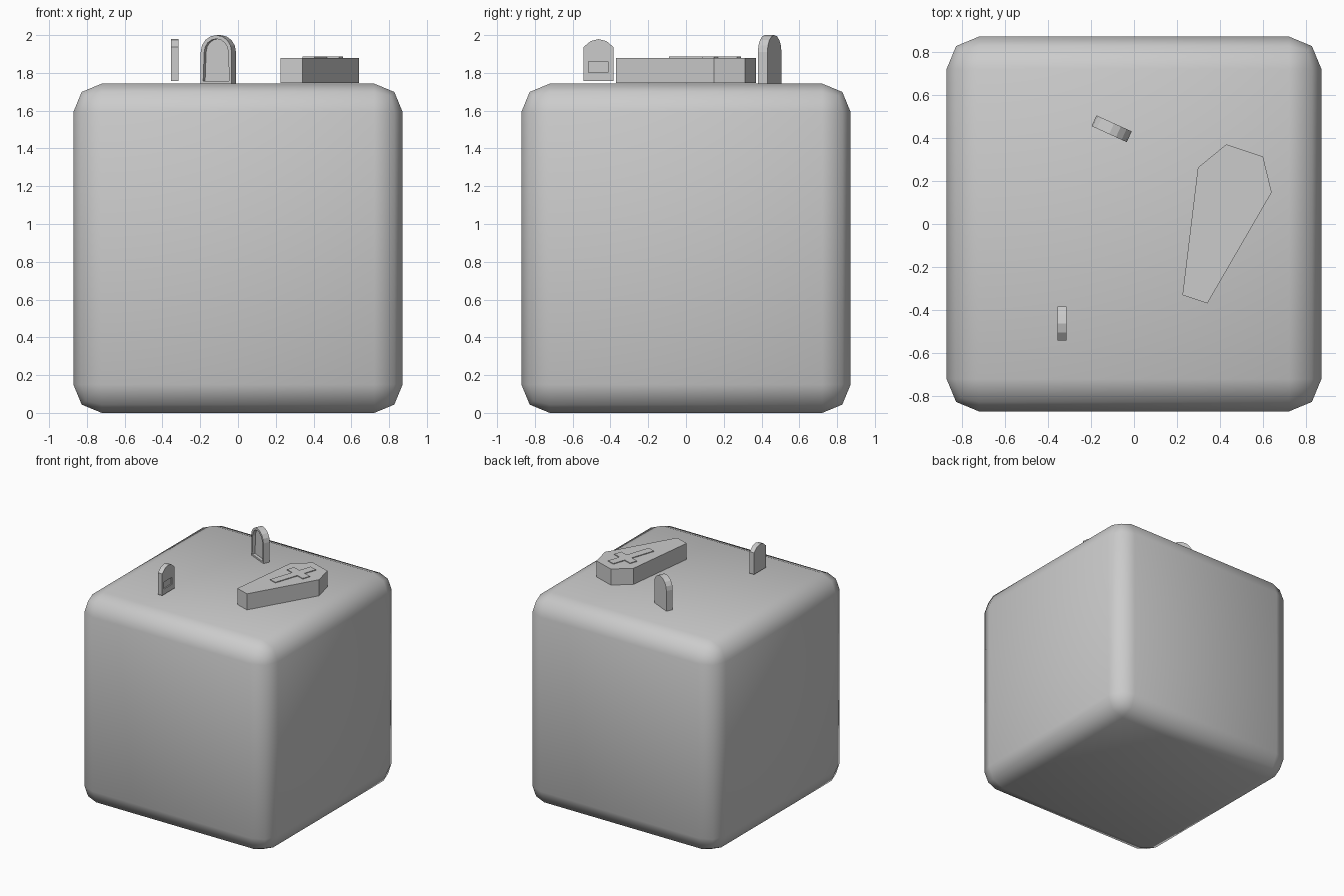
import bpy, bmesh
from math import radians, sin, cos, pi
from mathutils import Matrix

if "Cube" in bpy.data.objects:
    bpy.data.objects.remove(bpy.data.objects["Cube"])

TOP = 1.743


def prism(name, pts, depth, loc, rot=0.0, upright=False, rim=0.0, recess=0.0):
    """Extrude a 2D outline; upright ones face -y, with an optional sunken panel."""
    bm = bmesh.new()
    face = bm.faces.new([bm.verts.new((x, y, 0)) for x, y in pts])
    ext = bmesh.ops.extrude_face_region(bm, geom=[face])
    bmesh.ops.translate(bm, vec=(0, 0, depth),
                        verts=[g for g in ext["geom"] if isinstance(g, bmesh.types.BMVert)])
    bmesh.ops.recalc_face_normals(bm, faces=bm.faces)
    if rim:
        bm.faces.ensure_lookup_table()
        front = max(bm.faces, key=lambda f: f.calc_center_median().z)
        bmesh.ops.inset_region(bm, faces=[front], thickness=rim)
        ext = bmesh.ops.extrude_face_region(bm, geom=[front])
        bmesh.ops.translate(bm, vec=(0, 0, -recess),
                            verts=[g for g in ext["geom"] if isinstance(g, bmesh.types.BMVert)])
        if front.is_valid:
            bmesh.ops.delete(bm, geom=[front], context='FACES_ONLY')
        bmesh.ops.recalc_face_normals(bm, faces=bm.faces)
    if upright:
        bmesh.ops.translate(bm, vec=(0, 0, -depth / 2), verts=bm.verts)
        bmesh.ops.transform(bm, matrix=Matrix.Rotation(radians(90), 4, 'X'), verts=bm.verts)
    me = bpy.data.meshes.new(name)
    bm.to_mesh(me)
    bm.free()
    ob = bpy.data.objects.new(name, me)
    bpy.context.collection.objects.link(ob)
    ob.location = loc
    ob.rotation_euler.z = radians(rot)
    return ob


# Rounded ground block
bpy.ops.mesh.primitive_cube_add(size=TOP, location=(0, 0, TOP / 2))
block = bpy.context.object
block.name = "ground_block"
bev = block.modifiers.new("Bevel", 'BEVEL')
bev.width = 0.15
bev.segments = 2
bpy.ops.object.modifier_apply(modifier=bev.name)
bpy.ops.object.shade_smooth()

# Coffin and its raised cross
half = [(0.061, -0.365), (0.181, 0.22), (0.09, 0.365)]
outline = half + [(-x, y) for x, y in reversed(half)]
prism("coffin", outline, 0.133, (0.399, -0.004, 1.747), -18.5)
w, a, yb = 0.033, 0.1, 0.16
half = [(w, -0.08), (w, yb - w), (a, yb - w), (a, yb + w), (w, yb + w), (w, 0.3)]
outline = half + [(-x, y) for x, y in reversed(half)]
prism("coffin_cross", outline, 0.02, (0.399, -0.004, 1.866), -18.5)

# Arched headstone with a sunken front panel
r, spring = 0.09, 0.168
arch = [(-r, 0), (r, 0)] + [(r * cos(pi * i / 8), spring + r * sin(pi * i / 8)) for i in range(9)]
prism("arched_headstone", arch, 0.055, (-0.104, 0.443, TOP - 0.001), -24.5, True, 0.02, 0.025)

# Small headstone with a plaque recess
half = [(0.08, 0), (0.08, 0.18), (0.042, 0.212)]
outline = half + [(0, 0.223)] + [(-x, y) for x, y in reversed(half)]
stone = prism("small_headstone", outline, 0.04, (-0.335, -0.463, 1.756), 90, True)
bpy.ops.mesh.primitive_cube_add(size=1, location=(-0.315, -0.465, 1.83))
cutter = bpy.context.object
cutter.name = "plaque_cutter"
cutter.scale = (0.02, 0.105, 0.058)
cutter.hide_render = True
cut = stone.modifiers.new("Plaque", 'BOOLEAN')
cut.object = cutter
cut.operation = 'DIFFERENCE'
bpy.context.view_layer.objects.active = stone
bpy.ops.object.modifier_apply(modifier=cut.name)
bpy.data.objects.remove(cutter)
